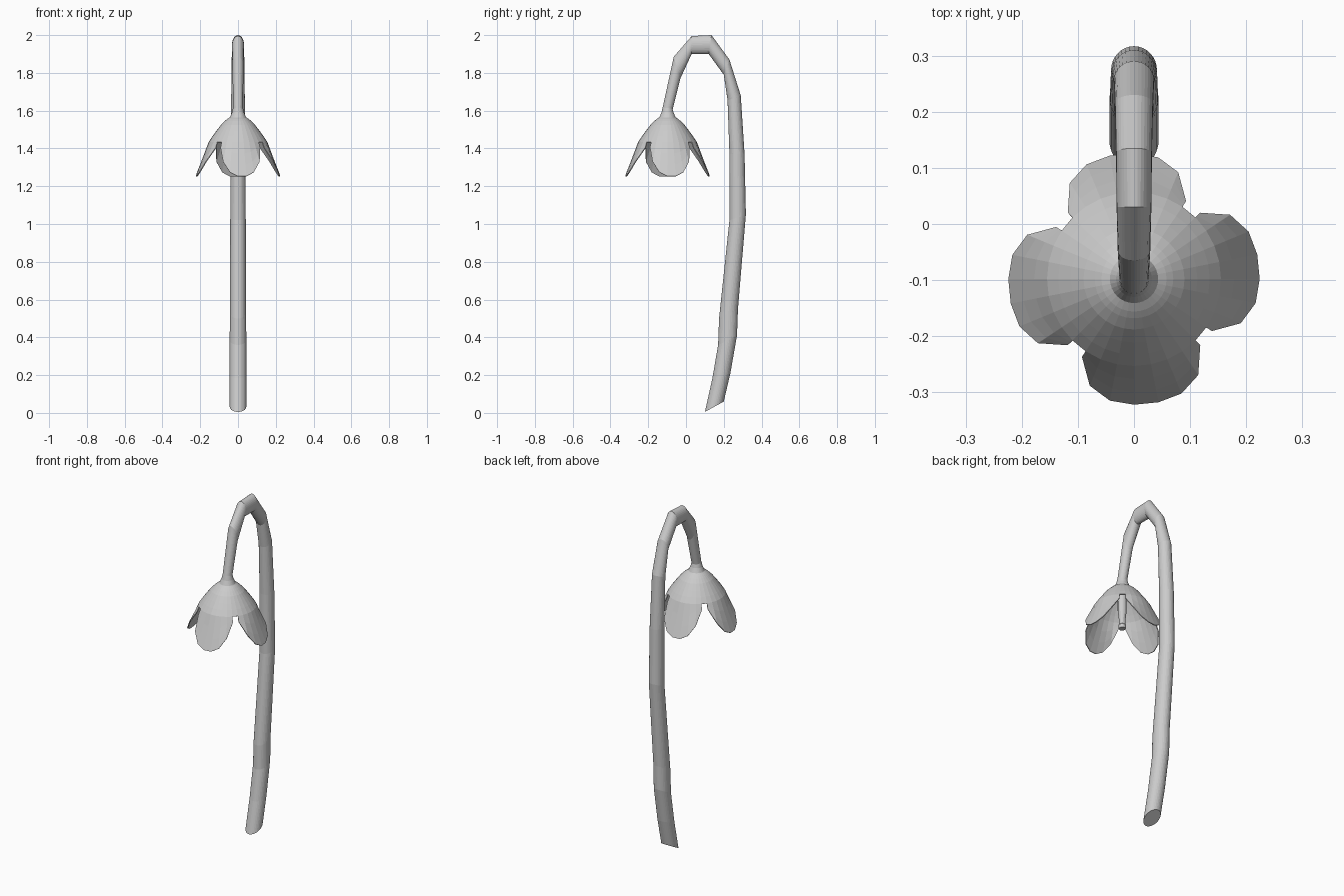
import bpy, bmesh, math

if "Cube" in bpy.data.objects:
    bpy.data.objects.remove(bpy.data.objects["Cube"])

grey = bpy.data.materials.new("plain grey")
grey.diffuse_color = (0.6, 0.6, 0.6, 1)
grey.use_nodes = True
grey.node_tree.nodes["Principled BSDF"].inputs["Base Color"].default_value = grey.diffuse_color


def finish(name, bm):
    bmesh.ops.recalc_face_normals(bm, faces=bm.faces)
    me = bpy.data.meshes.new(name)
    bm.to_mesh(me)
    bm.free()
    me.materials.append(grey)
    ob = bpy.data.objects.new(name, me)
    bpy.context.collection.objects.link(ob)
    return ob


def tube(name, rings, n):
    """Skin a list of vertex-coordinate rings and cap both ends."""
    bm = bmesh.new()
    vs = [[bm.verts.new(p) for p in r] for r in rings]
    for a, b in zip(vs, vs[1:]):
        for i in range(n):
            j = (i + 1) % n
            bm.faces.new((a[i], a[j], b[j], b[i]))
    bm.faces.new(vs[0])
    bm.faces.new(vs[-1])
    return finish(name, bm)


# Hooked stem: inner (y, z) edge, outer (y, z) edge, half width in x
N = 32
STEM = [
    (.10, .005, .20, .06, .044), (.14, .185, .235, .21, .044),
    (.17, .36, .27, .41, .044), (.175, .50, .275, .55, .043),
    (.23, 1.02, .317, 1.05, .041), (.23, 1.37, .31, 1.37, .039),
    (.22, 1.655, .29, 1.68, .036), (.20, 1.79, .23, 1.87, .034),
    (.12, 1.90, .135, 2.0, .032), (.03, 1.90, .03, 1.995, .031),
    (-.03, 1.77, -.065, 1.885, .029), (-.07, 1.61, -.125, 1.61, .026),
]
rings = []
for y0, z0, y1, z1, w in STEM:
    ring = []
    for i in range(N):
        a = 2 * math.pi * i / N
        c = (1 + math.cos(a)) / 2
        ring.append((w * math.sin(a), y0 + (y1 - y0) * c, z0 + (z1 - z0) * c))
    rings.append(ring)
tube("stem", rings, N)

# Bell: revolved cap of 32 columns, then four petals of seven columns each
CY = -.098
CAP = [(.026, 1.615), (.032, 1.59), (.043, 1.565), (.058, 1.555), (.07, 1.545),
       (.09, 1.525), (.113, 1.495), (.135, 1.465), (.155, 1.435)]
RIM = {3.5: (.167, 1.405), 2.5: (.206, 1.33), 1.5: (.221, 1.275), .5: (.224, 1.253)}
STEP = 2 * math.pi / 32


def polar(r, z, col):
    return (r * math.cos(col * STEP), CY + r * math.sin(col * STEP), z)


bm = bmesh.new()
grid = [[bm.verts.new(polar(r, z, c)) for c in range(32)] for r, z in CAP]
for a, b in zip(grid, grid[1:]):
    for i in range(32):
        j = (i + 1) % 32
        bm.faces.new((a[i], a[j], b[j], b[i]))
for p in range(4):
    cols = [8 * p - 3 + k for k in range(8)]
    prev = [grid[-1][c % 32] for c in cols]
    for t in (1 / 3, 2 / 3, 1):
        row = []
        for k, c in enumerate(cols):
            r, z = RIM[abs(k - 3.5)]
            r0, z0 = CAP[-1]
            row.append(bm.verts.new(polar(r0 + (r - r0) * t, z0 + (z - z0) * t, c)))
        for k in range(7):
            bm.faces.new((prev[k], prev[k + 1], row[k + 1], row[k]))
        prev = row
bell = finish("bell_petals", bm)
mod = bell.modifiers.new("thickness", "SOLIDIFY")
mod.thickness = .005
mod.offset = -1

# Pistil hanging inside the bell
M = 16
PISTIL = [(.024, 1.56), (.024, 1.42), (.017, 1.36), (.017, 1.335), (.021, 1.33), (.019, 1.31)]
tube("pistil", [[(r * math.cos(2 * math.pi * i / M), CY + r * math.sin(2 * math.pi * i / M), z)
                 for i in range(M)] for r, z in PISTIL], M)
